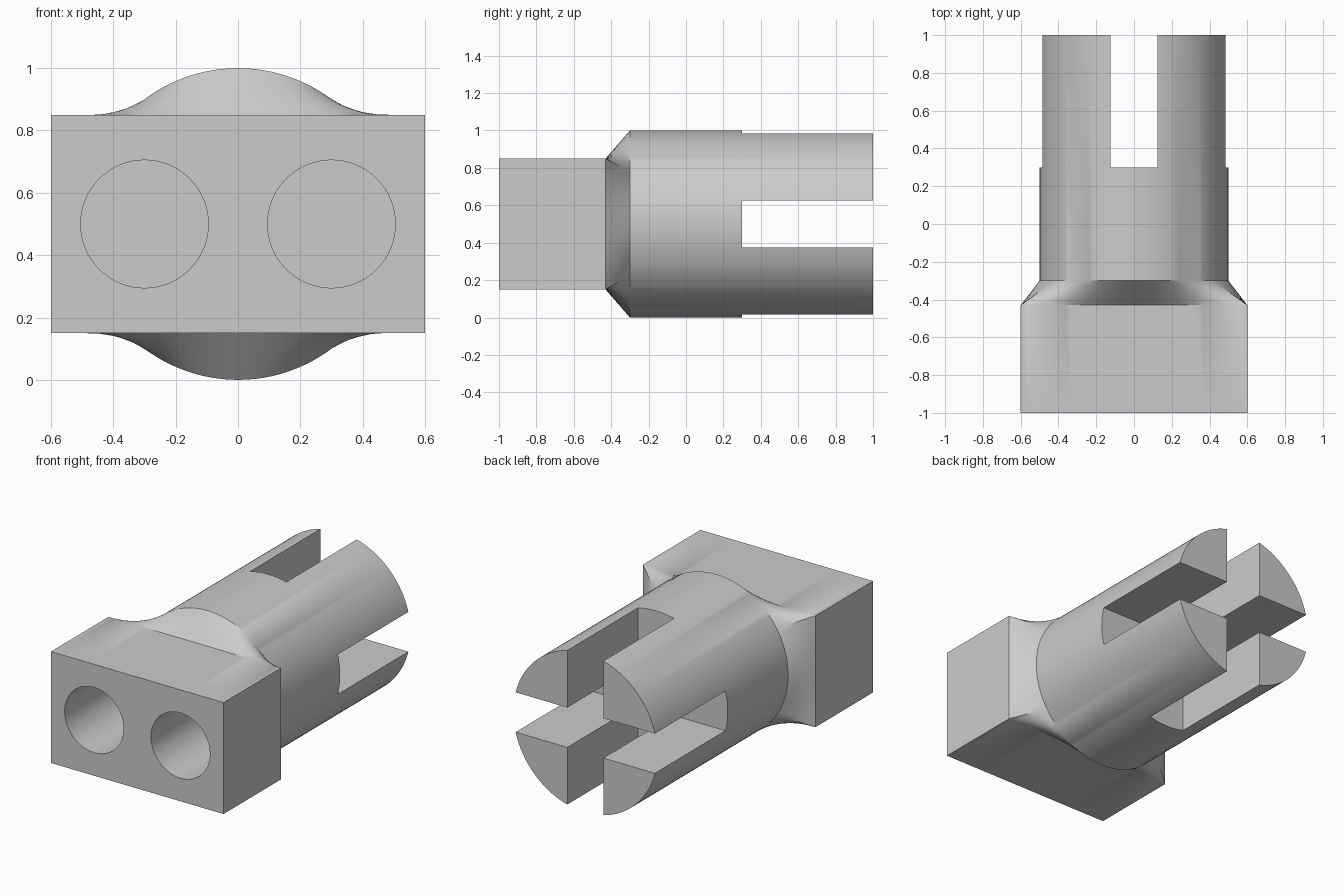
import bpy, bmesh, math
from mathutils import Matrix, Vector

cube = bpy.data.objects.get("Cube")
if cube:
    bpy.data.objects.remove(cube, do_unlink=True)

# Main dimensions
HALF_W, HALF_H, RADIUS, MID_Z = 0.6, 0.35, 0.5, 0.5
BLOCK_FRONT, BLOCK_BACK, BARREL_START, SLOT_START, BARREL_END = -1, -0.43, -0.3, 0.3, 1
SLOT_HALF, HOLE_X, HOLE_R = 0.125, 0.3, 0.205

grey = bpy.data.materials.new("grey")
grey.use_nodes = True
colour = (0.6, 0.6, 0.6, 1)
grey.diffuse_color = colour
grey.node_tree.nodes["Principled BSDF"].inputs["Base Color"].default_value = colour


def make_object(name, bm):
    bmesh.ops.recalc_face_normals(bm, faces=bm.faces)
    mesh = bpy.data.meshes.new(name)
    bm.to_mesh(mesh)
    bm.free()
    mesh.materials.append(grey)
    obj = bpy.data.objects.new(name, mesh)
    bpy.context.collection.objects.link(obj)
    return obj


def perimeter_pairs(side_steps=20, top_steps=36):
    """Matching rectangle and circle points, spaced by share of perimeter."""
    corner = math.pi / 2 * HALF_H / (HALF_W + HALF_H)
    pairs = []
    for turn in (0, math.pi):
        sign = math.cos(turn)
        for i in range(side_steps):
            s = 2 * i / side_steps - 1
            a = turn + corner * s
            pairs.append((Vector((HALF_W, HALF_H * s)) * sign,
                          Vector((math.cos(a), math.sin(a))) * RADIUS))
        for i in range(top_steps):
            s = 2 * i / top_steps - 1
            a = turn + math.pi / 2 + (math.pi / 2 - corner) * s
            pairs.append((Vector((-HALF_W * s, HALF_H)) * sign,
                          Vector((math.cos(a), math.sin(a))) * RADIUS))
    return pairs


# Block, ruled transition and round barrel as one loft
bm = bmesh.new()
pairs = perimeter_pairs()
steps = 6
stations = [(BLOCK_FRONT, 0)]
for k in range(steps + 1):
    t = k / steps
    stations.append((BLOCK_BACK + (BARREL_START - BLOCK_BACK) * t, t))
stations.append((BARREL_END, 1))
rings = []
for y, t in stations:
    points = [rect.lerp(circle, t) for rect, circle in pairs]
    rings.append([bm.verts.new((p.x, y, p.y + MID_Z)) for p in points])
count = len(pairs)
for a, b in zip(rings, rings[1:]):
    for i in range(count):
        j = (i + 1) % count
        bm.faces.new((a[i], a[j], b[j], b[i]))
bm.faces.new(rings[0])
bm.faces.new(rings[-1])
body = make_object("connector_body", bm)


def box_cutter(name, size, centre):
    bm = bmesh.new()
    bmesh.ops.create_cube(bm, size=1, matrix=Matrix.Translation(centre) @ Matrix.Diagonal((*size, 1)))
    return make_object(name, bm)


def hole_cutter(name, x):
    bm = bmesh.new()
    depth = 2 * (BLOCK_BACK - BLOCK_FRONT)
    matrix = Matrix.Translation((x, BLOCK_FRONT, MID_Z)) @ Matrix.Rotation(math.pi / 2, 4, "X")
    bmesh.ops.create_cone(bm, cap_ends=True, segments=64, radius1=HOLE_R, radius2=HOLE_R,
                          depth=depth, matrix=matrix)
    return make_object(name, bm)


# Crossed slots in the barrel and two blind holes in the block
length = 1.0
centre = (0, SLOT_START + length / 2, MID_Z)
cutters = [
    box_cutter("upright_slot", (2 * SLOT_HALF, length, 2), centre),
    box_cutter("level_slot", (2, length, 2 * SLOT_HALF), centre),
    hole_cutter("left_hole", HOLE_X),
    hole_cutter("right_hole", -HOLE_X),
]
bpy.ops.object.select_all(action="DESELECT")
bpy.context.view_layer.objects.active = body
body.select_set(True)
for cutter in cutters:
    cutter.hide_render = True
    mod = body.modifiers.new(cutter.name, "BOOLEAN")
    mod.operation = "DIFFERENCE"
    mod.solver = "EXACT"
    mod.object = cutter
    bpy.ops.object.modifier_apply(modifier=mod.name)
for cutter in cutters:
    bpy.data.objects.remove(cutter, do_unlink=True)

bpy.ops.object.shade_smooth_by_angle(angle=math.radians(25))
